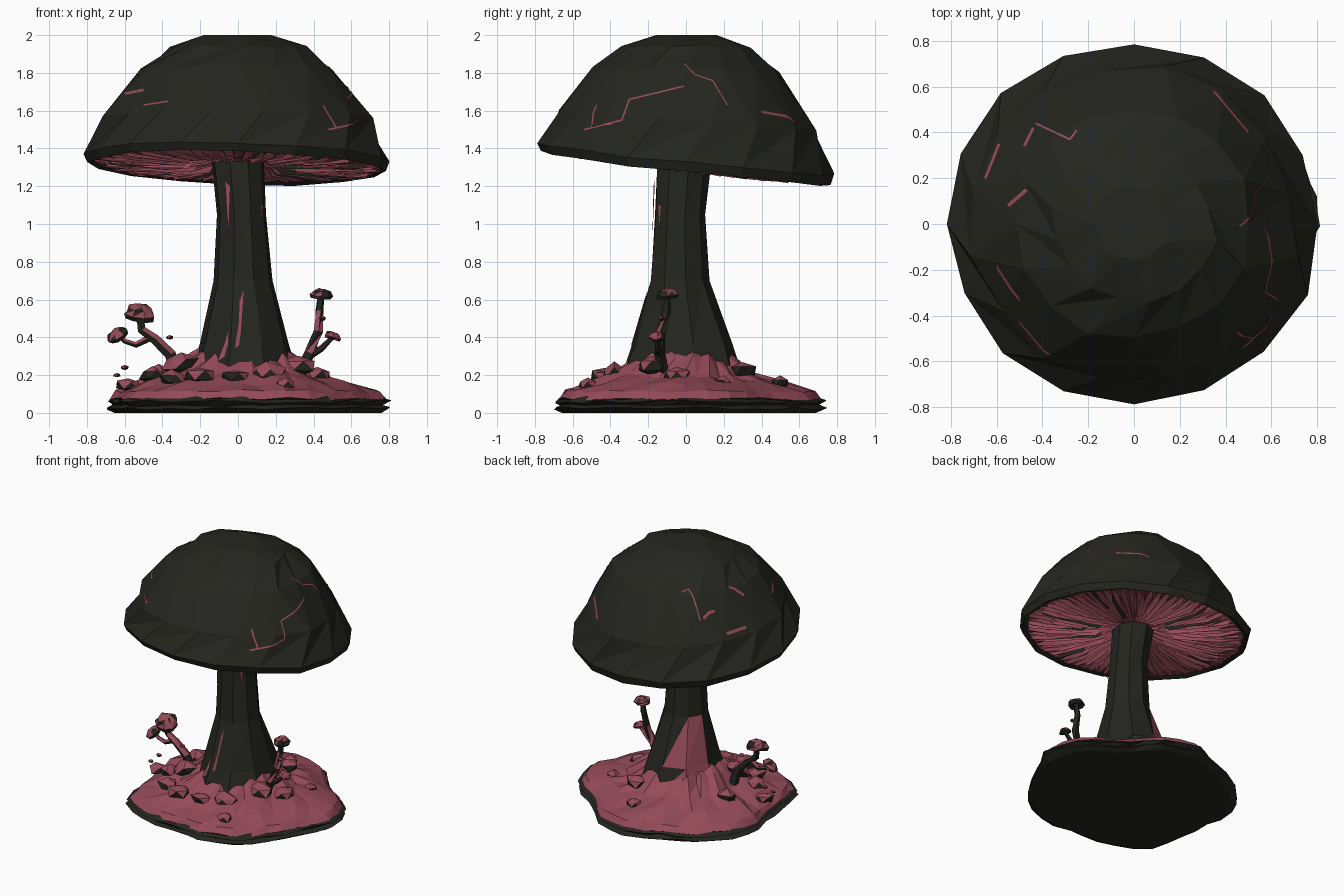
import bpy, bmesh, math, random
from mathutils import Vector
from mathutils.bvhtree import BVHTree

if "Cube" in bpy.data.objects:
    bpy.data.objects.remove(bpy.data.objects["Cube"])

random.seed(4)
TAU = 2 * math.pi


def material(name, rgb):
    m = bpy.data.materials.new(name)
    m.diffuse_color = (*rgb, 1)
    m.use_nodes = True
    m.node_tree.nodes["Principled BSDF"].inputs["Base Color"].default_value = m.diffuse_color
    return m


DARK = material("charcoal", (0.018, 0.018, 0.014))
PINK = material("dusty_pink", (0.30, 0.07, 0.10))


def jit(a):
    return random.uniform(-a, a)


def finish(name, bm, pick=lambda c, n: 0, fix_normals=True):
    """Turn a bmesh into a flat-shaded object; pick() returns 0 dark, 1 pink."""
    if fix_normals:
        bmesh.ops.recalc_face_normals(bm, faces=bm.faces[:])
    for f in bm.faces:
        f.material_index = pick(f.calc_center_median(), f.normal)
    me = bpy.data.meshes.new(name)
    bm.to_mesh(me)
    bm.free()
    me.materials.append(DARK)
    me.materials.append(PINK)
    ob = bpy.data.objects.new(name, me)
    bpy.context.collection.objects.link(ob)
    return ob


def loft(rings, cap_start=True, cap_end=True):
    bm = bmesh.new()
    vs = [[bm.verts.new(p) for p in r] for r in rings]
    n = len(vs[0])
    for a, b in zip(vs, vs[1:]):
        for i in range(n):
            j = (i + 1) % n
            bm.faces.new((a[i], a[j], b[j]))
            bm.faces.new((a[i], b[j], b[i]))
    if cap_start:
        bm.faces.new(vs[0][::-1])
    if cap_end:
        bm.faces.new(vs[-1])
    return bm


def rim_z(x, y):
    """Tilted plane of the cap's lower edge."""
    return 1.305 - 0.115 * y - 0.03 * x


# Cap: faceted dome with a thin lip turned inward
N = 16
profile = [(0.755, 0.012), (0.79, -0.01), (0.81, 0.06), (0.71, 0.36),
           (0.52, 0.75), (0.35, 0.91), (0.165, 1.0)]
wob = [jit(0.015) for _ in range(N)]
rings = []
for k, (r, h) in enumerate(profile):
    ring = []
    for i in range(N):
        a = TAU * (i + (0.5 if k in (3, 5) else 0)) / N
        rr = r + wob[i] + (jit(0.015) if k > 2 else 0)
        x, y = rr * math.cos(a), rr * 0.985 * math.sin(a)
        z0 = rim_z(x, y) + (jit(0.008) if k in (1, 2) else 0)
        z = z0 + (2 - z0) * (h + (jit(0.015) if 2 < k < 6 else 0))
        ring.append((x, y, min(z, 2)))
    rings.append(ring)
cap_bm = loft(rings, cap_start=False)
tree = BVHTree.FromBMesh(cap_bm)
finish("cap", cap_bm)

# Gills: pleated fan below the cap, with longer random folds
G = 150
rings = []
for k, (r, up) in enumerate([(0.775, 0.012), (0.60, 0.0), (0.36, 0.015), (0.20, 0.03), (0.08, 0.05)]):
    ring = []
    for i in range(G):
        a = TAU * (i + jit(0.25)) / G
        x, y = r * math.cos(a), r * 0.985 * math.sin(a)
        fold = (0.03 if i % 2 else -0.012) * (0.3 if k in (0, 4) else 1)
        ring.append((x, y, rim_z(x, y) + up + fold + jit(0.008)))
    rings.append(ring)
finish("gills", loft(rings, False, False), lambda c, n: 1)

# Gill blades: loose radial sheets
bm = bmesh.new()
for i in range(70):
    a = TAU * (i + jit(0.4)) / 70
    r0, r1 = random.uniform(0.2, 0.5), random.uniform(0.6, 0.76)
    quad = []
    for r, dz in ((r0, 0.03), (r1, 0.02), (r1 - 0.03, -0.012), (r0 + 0.05, -0.015)):
        x, y = r * math.cos(a), r * math.sin(a)
        quad.append(bm.verts.new((x + jit(0.006), y + jit(0.006), rim_z(x, y) + dz)))
    bm.faces.new(quad)
shade = [0 if random.random() < 0.2 else 1 for _ in range(70)]
finish("gill_blades", bm, lambda c, n: shade.pop(), False)


# Cap cracks: thin pink strips projected on to the dome
def crack(view, pts, w=0.004):
    d = {"top": (0, 0, -1), "front": (0, 1, 0), "right": (-1, 0, 0)}[view]
    d = Vector(d)
    bm = bmesh.new()
    for (a, b), (c, e) in zip(pts, pts[1:]):
        side = Vector((-(e - b), c - a)).normalized() * w
        prev = None
        for s in range(9):
            u = Vector((a + (c - a) * s / 8, b + (e - b) * s / 8))
            pair = []
            for q in (u + side, u - side):
                o = {"top": (q.x, q.y, 3), "front": (q.x, -3, q.y), "right": (3, q.x, q.y)}[view]
                hit, nor, _, _ = tree.ray_cast(Vector(o), d)
                if hit:
                    pair.append(bm.verts.new(hit - d * 0.006))
            if len(pair) < 2:
                prev = None
                continue
            if prev:
                bm.faces.new((prev[0], prev[1], pair[1], pair[0]))
            prev = pair
    finish("cap_crack", bm, lambda c, n: 1)


crack("right", [(-0.54, 1.5), (-0.34, 1.55), (-0.3, 1.66), (-0.01, 1.73)])
crack("right", [(-0.01, 1.85), (0.05, 1.79), (0.14, 1.76), (0.22, 1.63)], 0.003)
crack("front", [(-0.6, 1.69), (-0.5, 1.71)], 0.007)
crack("front", [(-0.5, 1.63), (-0.37, 1.65)])
crack("front", [(0.45, 1.63), (0.52, 1.51), (0.61, 1.53)])
crack("top", [(-0.65, 0.2), (-0.59, 0.35)], 0.006)
crack("top", [(-0.48, 0.34), (-0.44, 0.42)], 0.006)
crack("top", [(-0.43, 0.44), (-0.28, 0.37), (-0.25, 0.41)])
crack("top", [(0.35, 0.58), (0.5, 0.4)])
crack("top", [(-0.55, 0.08), (-0.47, 0.15)], 0.008)

# Stem: nine-sided flaring trunk (x centre, y centre, x radius, y radius, z)
rings = []
for cx, cy, rx, ry, z in [(0.03, -0.02, 0.31, 0.34, 0.18), (0.035, -0.02, 0.245, 0.275, 0.36),
                          (0.025, -0.035, 0.155, 0.16, 0.70), (0.02, -0.035, 0.13, 0.138, 1.05),
                          (0.0, -0.015, 0.145, 0.145, 1.33)]:
    rings.append([(cx + rx * math.cos(TAU * (i + 0.3) / 9) * (1 + jit(0.04)),
                   cy + ry * math.sin(TAU * (i + 0.3) / 9) * (1 + jit(0.04)), z) for i in range(9)])


def stem_paint(c, n):
    a = math.degrees(math.atan2(c.y + 0.02, c.x - 0.02)) % 360
    return int(c.z < 0.62 and 105 < a < 175)


finish("stem", loft(rings), stem_paint)

# Stem scars: slim pink wedges on the front
bm = bmesh.new()
for tri in [((0.03, -0.205, 0.65), (0.01, -0.29, 0.36), (-0.11, -0.285, 0.27)),
            ((-0.07, -0.165, 1.23), (-0.04, -0.172, 1.2), (-0.05, -0.178, 0.92)),
            ((0.12, -0.15, 1.1), (0.135, -0.13, 1.1), (0.125, -0.14, 0.95))]:
    bm.faces.new([bm.verts.new(p) for p in tri])
finish("stem_scars", bm, lambda c, n: 1, False)

# Ground mound: lobed outline, pink top over a ragged dark edge
M = 36
lobe = [1 + 0.055 * math.sin(5 * TAU * i / M + 0.6) + 0.03 * math.sin(3 * TAU * i / M + 2) + jit(0.02)
        for i in range(M)]


def mound_ring(r, z, jr, jz):
    k = min(1, r / 0.6)
    return [(0.02 + r * (1 + (lobe[i] - 1) * k + jit(jr)) * math.cos(TAU * i / M),
             -0.01 + r * 0.96 * (1 + (lobe[i] - 1) * k + jit(jr)) * math.sin(TAU * i / M),
             max(0, z + jit(jz))) for i in range(M)]


finish("soil_edge", loft([mound_ring(0.69, 0.0, 0.01, 0), mound_ring(0.74, 0.025, 0.02, 0.008),
                          mound_ring(0.70, 0.04, 0.01, 0.005), mound_ring(0.735, 0.06, 0.015, 0.01),
                          mound_ring(0.69, 0.085, 0.01, 0.01)]))
finish("mound", loft([mound_ring(0.68, 0.05, 0, 0), mound_ring(0.715, 0.075, 0.008, 0.008),
                      mound_ring(0.68, 0.115, 0.01, 0.01), mound_ring(0.55, 0.155, 0.03, 0.02),
                      mound_ring(0.40, 0.205, 0.04, 0.025), mound_ring(0.28, 0.29, 0.04, 0.03),
                      mound_ring(0.20, 0.35, 0.02, 0.02)]),
       lambda c, n: int(n.z > 0.15))


# Rocks: squashed chunks, pink above and dark on the flanks
def rock(x, y, z, s):
    bm = bmesh.new()
    bmesh.ops.create_icosphere(bm, subdivisions=1, radius=s)
    for v in bm.verts:
        v.co = Vector((v.co.x * 1.2, v.co.y, v.co.z * 0.7)) * (1 + jit(0.25)) + Vector((x, y, z))
    finish("rock", bm, lambda c, n: int(n.z > 0.25))


for x, y, z, s in [(-0.3, -0.2, 0.26, 0.08), (0.15, -0.38, 0.21, 0.08), (0.32, -0.18, 0.25, 0.09),
                   (-0.02, -0.42, 0.19, 0.06), (0.42, -0.05, 0.2, 0.07), (-0.58, -0.12, 0.15, 0.06),
                   (-0.2, -0.43, 0.2, 0.07), (0.2, 0.3, 0.22, 0.07), (0.1, 0.5, 0.16, 0.05),
                   (-0.42, 0.1, 0.2, 0.07), (-0.35, -0.35, 0.18, 0.06), (0.48, 0.2, 0.16, 0.05),
                   (-0.45, -0.2, 0.2, 0.06), (0.25, -0.52, 0.15, 0.05)]:
    rock(x, y, z, s)


# Small mushrooms: bent stalk plus a chipped tilted cap
def sprout(path, r_stalk, r_cap, tilt):
    path = [Vector(p) for p in path]
    rings = []
    for k, p in enumerate(path):
        d = path[min(k + 1, len(path) - 1)] - path[max(k - 1, 0)]
        q = d.to_track_quat('Z', 'Y')
        r = r_stalk * (1.3 - 0.6 * k / (len(path) - 1))
        rings.append([p + q @ Vector((r * math.cos(TAU * i / 5), r * math.sin(TAU * i / 5), 0))
                      for i in range(5)])
    finish("small_stalk", loft(rings), lambda c, n: int(n.z > 0.2))
    q = Vector(tilt).to_track_quat('Z', 'Y')
    rings = []
    for f, h in [(0.35, 0.0), (0.9, -0.25), (1.0, 0.05), (0.75, 0.45), (0.3, 0.6)]:
        rings.append([path[-1] + q @ (Vector((f * math.cos(TAU * i / 8), f * math.sin(TAU * i / 8), h))
                                      * r_cap * (1 + jit(0.12))) for i in range(8)])
    finish("small_cap", loft(rings), lambda c, n: int(n.z > 0.1 and random.random() < 0.85))


sprout([(-0.33, -0.1, 0.2), (-0.36, -0.11, 0.31), (-0.44, -0.12, 0.39), (-0.51, -0.12, 0.44),
        (-0.52, -0.12, 0.52)], 0.028, 0.085, (0.1, -0.3, 1))
sprout([(-0.46, -0.12, 0.40), (-0.54, -0.11, 0.36), (-0.60, -0.11, 0.38), (-0.635, -0.11, 0.41)],
       0.015, 0.06, (-0.5, -0.3, 0.8))
sprout([(0.32, -0.12, 0.2), (0.38, -0.14, 0.32), (0.425, -0.13, 0.43), (0.43, -0.1, 0.54),
        (0.44, -0.1, 0.62)], 0.026, 0.06, (0.1, -0.1, 1))
sprout([(0.37, -0.13, 0.3), (0.44, -0.15, 0.34), (0.5, -0.15, 0.4)], 0.018, 0.045, (0.3, 0, 1))

# Loose shards around the sprouts
for x, y, z in [(-0.64, -0.14, 0.2), (-0.36, -0.16, 0.4), (-0.6, -0.1, 0.24), (0.45, -0.13, 0.5)]:
    rock(x, y, z, 0.018)
